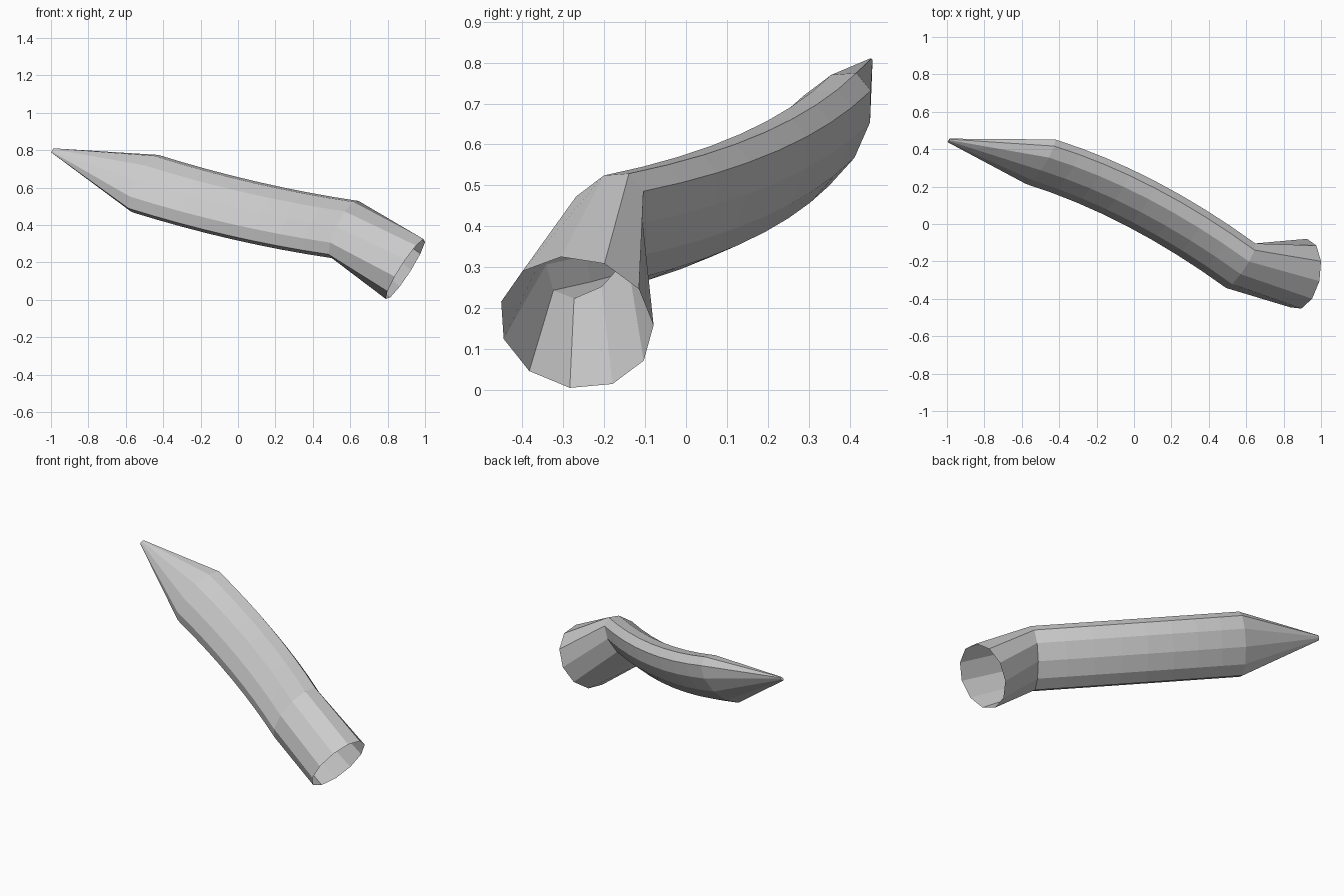
import bpy, bmesh
from math import cos, radians

if "Cube" in bpy.data.objects:
    bpy.data.objects.remove(bpy.data.objects["Cube"])

SIDES = 11


def ring(bm, center, y_rad, z_rad, phase, lean_y, lean_z, start):
    """Planar elliptical cross-section, leaning in x with y and z."""
    verts = []
    for k in range(SIDES):
        t = radians(start) + radians(360 / SIDES) * k
        y = y_rad * cos(t)
        z = z_rad * cos(t - radians(phase))
        x = lean_y * y + lean_z * z
        verts.append(bm.verts.new((center[0] + x, center[1] + y, center[2] + z)))
    return verts


def body_ring(bm, center, scale=1.0):
    return ring(bm, center, 0.121 * scale, 0.155 * scale, 61, 0.459, 0.265, 15)


bm = bmesh.new()

# Small blunt tip
rings = [body_ring(bm, (-0.99, 0.447, 0.798), 0.08)]

# Gently bowed body of constant section
start, end = (-0.503, 0.335, 0.624), (0.567, -0.221, 0.378)
bow = (0.0, 0.055, -0.022)
STEPS = 8
for i in range(STEPS + 1):
    u = i / STEPS
    c = [a + (b - a) * u + d * 4 * u * (1 - u) for a, b, d in zip(start, end, bow)]
    rings.append(body_ring(bm, c))

# Open flared end
rings.append(ring(bm, (0.895, -0.268, 0.164), 0.189, 0.162, 95.5, 0.18, 0.64, 36))

# Skin the rings and close the tip
for a, b in zip(rings, rings[1:]):
    for k in range(SIDES):
        n = (k + 1) % SIDES
        bm.faces.new((a[k], b[k], b[n], a[n]))
bm.faces.new(rings[0])
bmesh.ops.recalc_face_normals(bm, faces=bm.faces)

mesh = bpy.data.meshes.new("tapered_bent_tube")
bm.to_mesh(mesh)
bm.free()
obj = bpy.data.objects.new("tapered_bent_tube", mesh)
bpy.context.collection.objects.link(obj)
